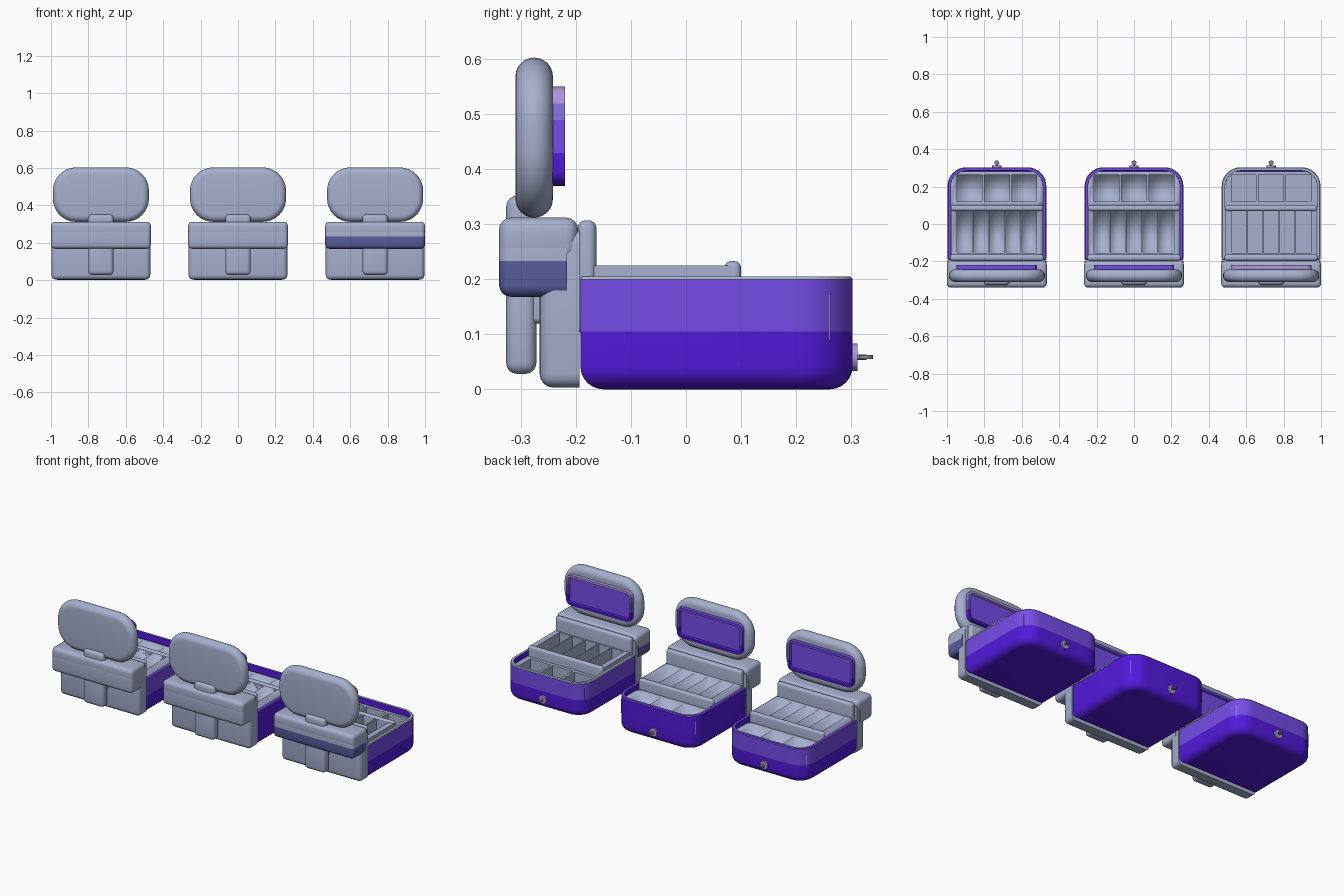
import bpy, bmesh, math

if "Cube" in bpy.data.objects:
    bpy.data.objects.remove(bpy.data.objects["Cube"])


def mat(name, c):
    m = bpy.data.materials.new(name)
    m.diffuse_color = (*c, 1)
    m.use_nodes = True
    m.node_tree.nodes["Principled BSDF"].inputs["Base Color"].default_value = m.diffuse_color
    return m


MATS = [mat("blue grey", (0.385, 0.435, 0.62)), mat("deep purple", (0.085, 0.010, 0.71)),
        mat("light purple", (0.185, 0.075, 0.82)), mat("mid purple", (0.25, 0.19, 0.82)),
        mat("lilac", (0.42, 0.30, 0.70)), mat("slate blue", (0.10, 0.11, 0.34)),
        mat("dark metal", (0.22, 0.24, 0.30))]
GREY, DEEP, LIGHT, MID, LILAC, SLATE, METAL = range(7)


def finish(bm, name, cx, rule, smooth_all=False):
    """Colour faces by rule(face), place at cx, shade."""
    bmesh.ops.recalc_face_normals(bm, faces=bm.faces)
    for f in bm.faces:
        f.material_index = rule(f) if callable(rule) else rule
    me = bpy.data.meshes.new(name)
    bm.to_mesh(me)
    bm.free()
    for m in MATS:
        me.materials.append(m)
    ob = bpy.data.objects.new(name, me)
    ob.location.x = cx
    bpy.context.collection.objects.link(ob)
    bpy.ops.object.select_all(action='DESELECT')
    ob.select_set(True)
    bpy.context.view_layer.objects.active = ob
    if smooth_all:
        bpy.ops.object.shade_smooth()
    else:
        bpy.ops.object.shade_smooth_by_angle(angle=math.radians(35))
    return ob


def cut(bm, heights):
    for h in heights:
        bmesh.ops.bisect_plane(bm, geom=bm.verts[:] + bm.edges[:] + bm.faces[:],
                               plane_co=(0, 0, h), plane_no=(0, 0, 1))


def box(name, cx, hw, y0, y1, z0, z1, bevel, rule=GREY, cuts=(), clip_y=None, seg=4):
    bm = bmesh.new()
    bmesh.ops.create_cube(bm, size=1)
    for v in bm.verts:
        v.co = (v.co.x * 2 * hw, (y0 + y1) / 2 + v.co.y * (y1 - y0), (z0 + z1) / 2 + v.co.z * (z1 - z0))
    bmesh.ops.bevel(bm, geom=bm.edges[:], offset=bevel, segments=seg, profile=0.5, affect='EDGES')
    cut(bm, cuts)
    if clip_y is not None:  # square off the rounded back
        r = bmesh.ops.bisect_plane(bm, geom=bm.verts[:] + bm.edges[:] + bm.faces[:],
                                   plane_co=(0, clip_y, 0), plane_no=(0, 1, 0), clear_outer=True)
        bmesh.ops.holes_fill(bm, edges=[e for e in bm.edges if e.is_boundary], sides=0)
    return finish(bm, name, cx, rule)


def rrect(hw, b0, b1, r0, r1, inset=0.0, n=8):
    """Rounded rectangle outline; r0 = radius at b0 end, r1 at b1 end."""
    hw, b0, b1 = hw - inset, b0 + inset, b1 - inset
    r0, r1 = max(r0 - inset, 0.003), max(r1 - inset, 0.003)
    pts = []
    for cx, cy, r, a0 in ((hw - r1, b1 - r1, r1, 0), (r1 - hw, b1 - r1, r1, 90),
                          (r0 - hw, b0 + r0, r0, 180), (hw - r0, b0 + r0, r0, 270)):
        for i in range(n + 1):
            a = math.radians(a0 + 90 * i / n)
            pts.append((cx + r * math.cos(a), cy + r * math.sin(a)))
    return pts


def loft(rings):
    """Closed skin through rings of points, capped at both ends."""
    bm = bmesh.new()
    vs = [[bm.verts.new(p) for p in ring] for ring in rings]
    n = len(vs[0])
    for a, b in zip(vs, vs[1:]):
        for i in range(n):
            j = (i + 1) % n
            bm.faces.new((a[i], a[j], b[j], b[i]))
    bm.faces.new(vs[0])
    bm.faces.new(vs[-1])
    return bm


def tray(name, cx, hw, y0, y1, z, floor, cols, side, div, front, back, smooth, clip=0.0):
    """Slab with a row of rectangular wells sunk into it."""
    w = (2 * (hw - side) - (cols - 1) * div) / cols
    xs = [-hw]
    for i in range(cols):
        a = -hw + side + i * (w + div)
        xs += [a, a + w]
    xs.append(hw)
    ys = [y0, y0 + front, y1 - back, y1]
    bm = bmesh.new()
    g = [[bm.verts.new((x, y, z)) for x in xs] for y in ys]
    for v in (g[3][0], g[3][-1]):
        v.co.x -= math.copysign(clip, v.co.x)
        v.co.y -= clip
    wells = []
    for j in range(3):
        for i in range(len(xs) - 1):
            f = bm.faces.new((g[j][i], g[j][i + 1], g[j + 1][i + 1], g[j + 1][i]))
            if j == 1 and i % 2 == 1:
                wells.append(f)
    rim = [e for e in bm.edges if e.is_boundary]
    skirt = bmesh.ops.extrude_edge_only(bm, edges=rim)["geom"]
    for v in (s for s in skirt if isinstance(s, bmesh.types.BMVert)):
        v.co.z = floor
    # sink each well
    for f in wells:
        new = bmesh.ops.extrude_face_region(bm, geom=[f])["geom"]
        for v in (s for s in new if isinstance(s, bmesh.types.BMVert)):
            v.co.z = floor
        if f.is_valid:
            bmesh.ops.delete(bm, geom=[f], context='FACES_ONLY')
    return finish(bm, name, cx, GREY, smooth)


def case(tag, cx, banded, accent):
    # purple tub with rounded back corners and bottom edge
    R = 0.042
    prof = [(R * (1 - math.sin(a)), R * (1 - math.cos(a)))
            for a in (math.radians(15 * k) for k in range(7))]
    prof += [(0, 0.105), (0, 0.2), (0.004, 0.205), (0.018, 0.205), (0.020, 0.05)]
    bm = loft([[(x, y, z) for x, y in rrect(0.264, -0.192, 0.303, 0.008, 0.1, d)] for d, z in prof])

    def tub_rule(f):
        c, n = f.calc_center_median(), f.normal
        if c.z > 0.2 and n.z > 0.5:
            return GREY if accent else LIGHT
        if c.x * n.x + c.y * n.y < 0 and c.y > -0.18:  # inner walls
            return DEEP
        return LIGHT if banded and c.z > 0.105 else DEEP
    finish(bm, "tub_" + tag, cx, tub_rule)

    # compartments and raised bars
    tray("back_tray_" + tag, cx, 0.246, 0.09, 0.28, 0.172, 0.09, 3, 0.033, 0.014, 0.03, 0.018,
         not accent, 0.018)
    tray("front_tray_" + tag, cx, 0.246, -0.18, 0.085, 0.225, 0.10, 5, 0.033, 0.008, 0.025, 0.015,
         not accent)
    box("divider_bar_" + tag, cx, 0.246, 0.07, 0.1, 0.1, 0.233, 0.012)
    box("rear_bar_" + tag, cx, 0.25, -0.197, -0.163, 0.1, 0.307, 0.014)

    # grey front panel, overhanging lid block and clasp
    box("front_panel_" + tag, cx, 0.264, -0.266, -0.16, 0.003, 0.29, 0.025, clip_y=-0.194)
    box("lid_block_" + tag, cx, 0.267, -0.34, -0.196, 0.235, 0.312, 0.022)
    box("lid_skirt_" + tag, cx, 0.267, -0.34, -0.19, 0.168, 0.285, 0.022,
        (lambda f: SLATE if f.calc_center_median().z < 0.233 else GREY) if accent else GREY,
        (0.233,), clip_y=-0.216)
    box("clasp_" + tag, cx, 0.067, -0.327, -0.272, 0.028, 0.2, 0.02)
    box("clasp_root_" + tag, cx, 0.06, -0.295, -0.255, 0.12, 0.2, 0.01)
    box("hinge_" + tag, cx, 0.068, -0.327, -0.272, 0.28, 0.352, 0.02)

    # pillow shaped mirror lid
    R = 0.034
    rings = []
    for k in range(13):
        a = math.pi * k / 12
        rings.append([(x, -0.276 - R * math.cos(a), z)
                      for x, z in rrect(0.257, 0.312, 0.603, 0.125, 0.125, R * (1 - math.sin(a)))])
    finish(loft(rings), "mirror_lid_" + tag, cx, GREY)

    # mirror frame with recessed panel
    bm = loft([[(x, y, z) for x, z in rrect(0.215, 0.37, 0.55, 0.03, 0.03, d, 5)]
               for d, y in ((0, -0.255), (0, -0.22), (0.014, -0.22), (0.018, -0.232))])
    cut(bm, (0.43, 0.49, 0.52))

    def mirror_rule(f):
        c = f.calc_center_median()
        if c.y < -0.228 and f.normal.y > 0.9:
            return LIGHT
        if c.z > 0.52:
            return LILAC if accent else LIGHT
        if c.z > 0.49:
            return MID if accent else LIGHT
        return LIGHT if c.z > 0.43 else DEEP
    finish(bm, "mirror_" + tag, cx, mirror_rule)

    # lock disc on the back, with a small key
    for part, r, y0, y1, m in (("lock_disc", 0.025, 0.295, 0.312, LILAC),
                               ("key_shaft", 0.005, 0.31, 0.328, METAL)):
        rr = [[(r * math.cos(t), y, 0.058 + r * math.sin(t))
               for t in (2 * math.pi * i / 20 for i in range(20))] for y in (y0, y1)]
        finish(loft(rr), part + "_" + tag, cx, m)
    rr = [[(0.013 * math.cos(t), 0.327 + 0.013 * math.sin(t), z)
           for t in (2 * math.pi * i / 20 for i in range(20))] for z in (0.055, 0.062)]
    finish(loft(rr), "key_bow_" + tag, cx, METAL)


case("left", -0.733, True, False)
case("middle", 0.0, False, False)
case("right", 0.733, True, True)
